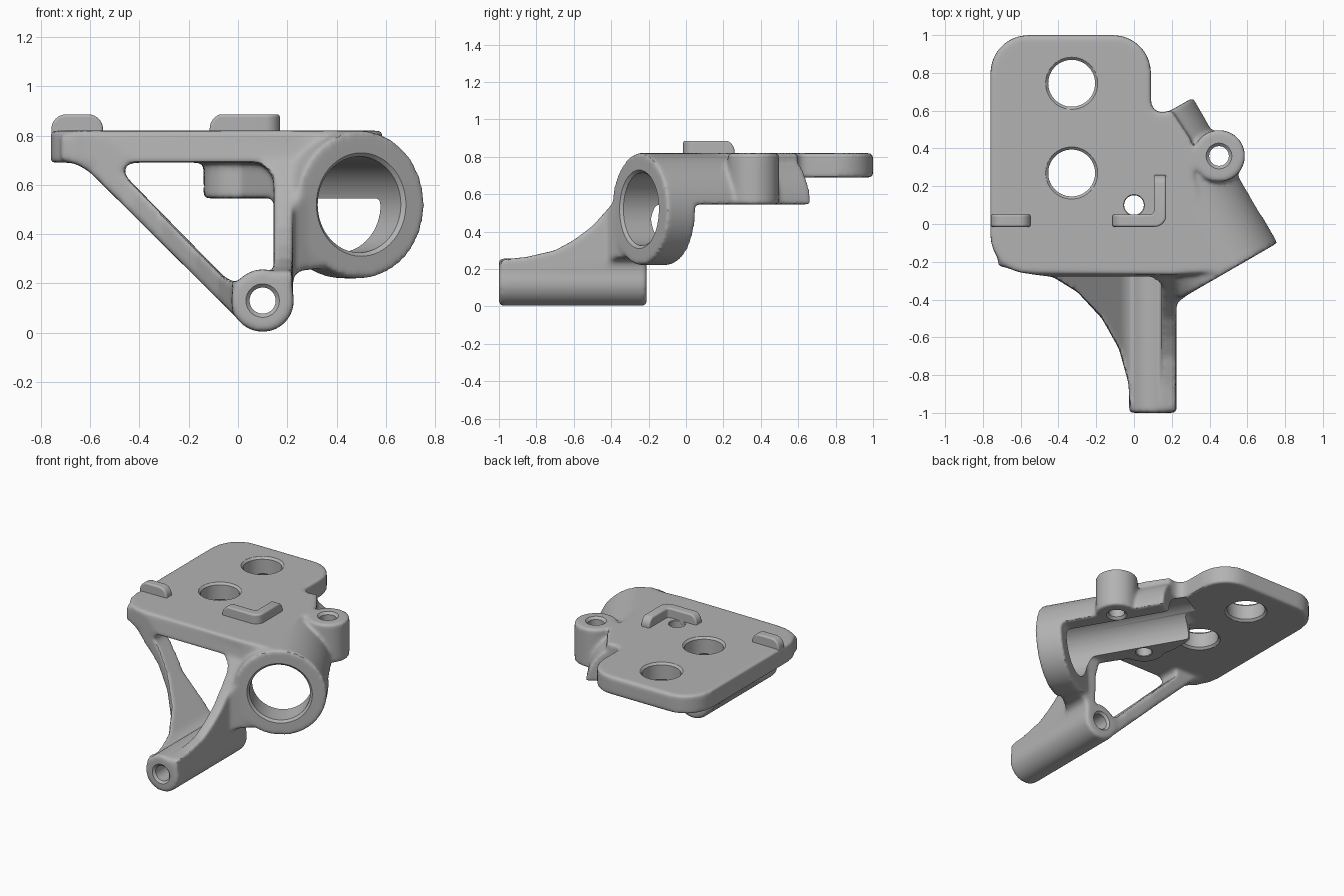
import bpy, bmesh, math
from mathutils import Vector

if "Cube" in bpy.data.objects:
    bpy.data.objects.remove(bpy.data.objects["Cube"])

grey = bpy.data.materials.new("satin grey")
grey.use_nodes = True
grey.diffuse_color = (0.45, 0.45, 0.45, 1)
grey.node_tree.nodes["Principled BSDF"].inputs["Base Color"].default_value = (0.45, 0.45, 0.45, 1)


def finish(name, bm):
    bmesh.ops.recalc_face_normals(bm, faces=bm.faces)
    mesh = bpy.data.meshes.new(name)
    bm.to_mesh(mesh)
    bm.free()
    mesh.materials.append(grey)
    obj = bpy.data.objects.new(name, mesh)
    bpy.context.collection.objects.link(obj)
    return obj


def rounded(points, steps=8):
    """Outline whose corners (a, b, radius) are eased with short curves."""
    out, n = [], len(points)
    for i, p in enumerate(points):
        c = Vector(p[:2])
        if len(p) < 3:
            out.append(c)
            continue
        s = c + (Vector(points[i - 1][:2]) - c).normalized() * p[2]
        e = c + (Vector(points[(i + 1) % n][:2]) - c).normalized() * p[2]
        h1, h2 = s.lerp(c, 0.55), e.lerp(c, 0.55)
        for k in range(steps + 1):
            t = k / steps
            u = 1 - t
            out.append(s * u**3 + h1 * 3 * u * u * t + h2 * 3 * u * t * t + e * t**3)
    return out


def prism(name, points, low, high, axis="z"):
    """Outline extruded along one world axis."""
    place = {"z": lambda a, b, h: (a, b, h),
             "y": lambda a, b, h: (a, h, b),
             "x": lambda a, b, h: (h, a, b)}[axis]
    bm = bmesh.new()
    outline = rounded(points)
    ends = [[bm.verts.new(place(p.x, p.y, h)) for p in outline] for h in (low, high)]
    n = len(outline)
    for ring in ends:
        bm.faces.new(ring)
    for i in range(n):
        j = (i + 1) % n
        bm.faces.new((ends[0][i], ends[0][j], ends[1][j], ends[1][i]))
    return finish(name, bm)


def lathe(name, profile, origin, direction, sides=64):
    """Solid of revolution from (radius, distance) pairs along a direction."""
    bm = bmesh.new()
    turn = Vector(direction).to_track_quat("Z", "Y")
    rings = []
    for r, h in profile:
        angles = [2 * math.pi * k / sides for k in range(sides)]
        rings.append([bm.verts.new(Vector(origin) + turn @ Vector((r * math.cos(a), r * math.sin(a), h)))
                      for a in angles])
    bm.faces.new(rings[0])
    bm.faces.new(rings[-1])
    for lo, hi in zip(rings, rings[1:]):
        for i in range(sides):
            j = (i + 1) % sides
            bm.faces.new((lo[i], lo[j], hi[j], hi[i]))
    return finish(name, bm)


def bake(obj):
    graph = bpy.context.evaluated_depsgraph_get()
    mesh = bpy.data.meshes.new_from_object(obj.evaluated_get(graph))
    obj.modifiers.clear()
    obj.data = mesh


def combine(obj, other, operation):
    mod = obj.modifiers.new("combine", "BOOLEAN")
    mod.operation, mod.object, mod.solver = operation, other, "MANIFOLD"
    bake(obj)
    bpy.data.objects.remove(other)


TOP, UNDER, PLATE_UNDER = 0.82, 0.545, 0.69
axis_dir = Vector((-0.5, 0.866, 0)).normalized()
ring_centre = Vector((0.5, -0.25, 0.52))
lugs = [(0.45, 0.36), (0.0, 0.1)]

# mounting plate
bracket = prism("bracket_body", [(-0.76, -0.26, 0.2), (0.22, -0.27), (0.36, -0.2), (0.3, 0.45),
                                 (0.2, 0.6), (0.09, 0.58, 0.07), (0.09, 1.0, 0.2), (-0.76, 1.0, 0.2)],
                PLATE_UNDER, TOP)

# half shell behind the ring, filled square on the plate side
shell = lathe("shell", [(0.3, 0), (0.3, 0.89)], ring_centre, axis_dir)
combine(shell, prism("shell_limit", [(-0.14, -0.6), (0.9, -0.6), (0.9, 0.8), (-0.14, 0.8)],
                     UNDER, 1.0), "INTERSECT")
infill = prism("infill", [(0.16, -0.27), (0.5, -0.25), (0.06, 0.515), (-0.14, 0.4, 0.05), (-0.14, 0.2, 0.05)],
               UNDER, TOP)

# clamp ring and front boss
ring = lathe("ring", [(0.3, 0), (0.3, 0.18)], ring_centre, axis_dir)
boss = lathe("boss", [(0.127, 0), (0.127, 0.79)], (0.1, -1, 0.13), (0, 1, 0))

# triangular truss shaped by its front, side and plan outlines
truss = prism("truss", [(-0.72, 0.8), (-0.72, 0.7), (-0.64, 0.69, 0.07), (0.01, 0.045), (0.1, 0.05),
                        (0.22, 0.13), (0.225, 0.25, 0.04), (0.34, 0.26), (0.34, 0.8)], -1, 0, "y")
combine(truss, prism("window", [(-0.51, 0.69, 0.1), (0.145, 0.69, 0.09), (0.145, 0.2), (-0.03, 0.2, 0.05)],
                     -1.2, 0.2, "y"), "DIFFERENCE")
combine(truss, prism("side_limit", [(-0.99, 0.02), (-0.99, 0.25), (-0.85, 0.265), (-0.7, 0.3), (-0.6, 0.355),
                                    (-0.5, 0.43), (-0.41, 0.53), (-0.34, 0.62), (-0.28, 0.7), (-0.265, 0.81),
                                    (-0.08, 0.81), (-0.12, 0.65), (-0.2, 0.45), (-0.22, 0.02)],
                     -1, 1, "x"), "INTERSECT")
combine(truss, prism("plan_limit", [(-0.72, -0.22), (-0.55, -0.265), (-0.43, -0.28), (-0.3, -0.36), (-0.17, -0.5),
                                    (-0.08, -0.66), (-0.03, -0.84), (-0.02, -0.99), (0.22, -0.99),
                                    (0.225, -0.42), (0.34, -0.33), (0.34, 0), (-0.72, 0)],
                     -0.2, 1), "INTERSECT")

for part in (shell, infill, ring, boss, truss):
    combine(bracket, part, "UNION")
for x, y in lugs:
    combine(bracket, lathe("lug", [(0.137, UNDER), (0.137, TOP)], (x, y, 0), (0, 0, 1)), "UNION")

# soft cast fillets over the whole body
remesh = bracket.modifiers.new("cast", "REMESH")
remesh.mode, remesh.voxel_size = "VOXEL", 0.011
smooth = bracket.modifiers.new("fillet", "SMOOTH")
smooth.factor, smooth.iterations = 0.5, 14
bake(bracket)


def drill(radius, start, direction, length, rim, far_rim=True):
    """Hole with a chamfer at its mouth, and at its far end if wanted."""
    c = rim - radius
    profile = [(rim + 0.1, -0.1), (rim, 0), (radius, c)]
    profile += [(radius, length - c), (rim, length), (rim + 0.1, length + 0.1)] if far_rim else [(radius, length)]
    combine(bracket, lathe("drill", profile, start, direction), "DIFFERENCE")


# bores and bolt holes
drill(0.195, ring_centre, axis_dir, 0.97, 0.21, False)
drill(0.053, (0.1, -1, 0.13), (0, 1, 0), 0.79, 0.068)
for y in (0.745, 0.27):
    drill(0.124, (-0.33, y, TOP), (0, 0, -1), TOP - PLATE_UNDER, 0.138)
for (x, y), rim in zip(lugs, (0.068, 0.056)):
    drill(0.052, (x, y, TOP), (0, 0, -1), TOP - UNDER, rim)

# raised locating tabs
LOW, HIGH = 0.79, 0.886
side_tab = prism("side_tab", [(-0.758, LOW), (-0.548, LOW), (-0.548, HIGH, 0.06), (-0.758, HIGH, 0.06)],
                 -0.015, 0.05, "y")
corner_tab = prism("corner_tab", [(-0.115, -0.015), (0.17, -0.015, 0.06), (0.17, 0.26), (0.105, 0.26),
                                  (0.105, 0.05, 0.02), (-0.115, 0.05)], LOW, HIGH)
combine(corner_tab, prism("end_round_x", [(-0.115, 0.7), (0.3, 0.7), (0.3, HIGH + 0.01),
                                          (-0.115, HIGH + 0.002, 0.06)], -1, 1, "y"), "INTERSECT")
combine(corner_tab, prism("end_round_y", [(-0.2, 0.7), (0.26, 0.7), (0.26, HIGH + 0.002, 0.06),
                                          (-0.2, HIGH + 0.01)], -1, 1, "x"), "INTERSECT")
for tab in (side_tab, corner_tab):
    bevel = tab.modifiers.new("soft_edge", "BEVEL")
    bevel.width, bevel.segments, bevel.limit_method = 0.01, 3, "ANGLE"
    bevel.angle_limit = math.radians(50)

for obj in (bracket, side_tab, corner_tab):
    bpy.ops.object.select_all(action="DESELECT")
    obj.select_set(True)
    bpy.context.view_layer.objects.active = obj
    bpy.ops.object.shade_smooth_by_angle(angle=math.radians(35))
